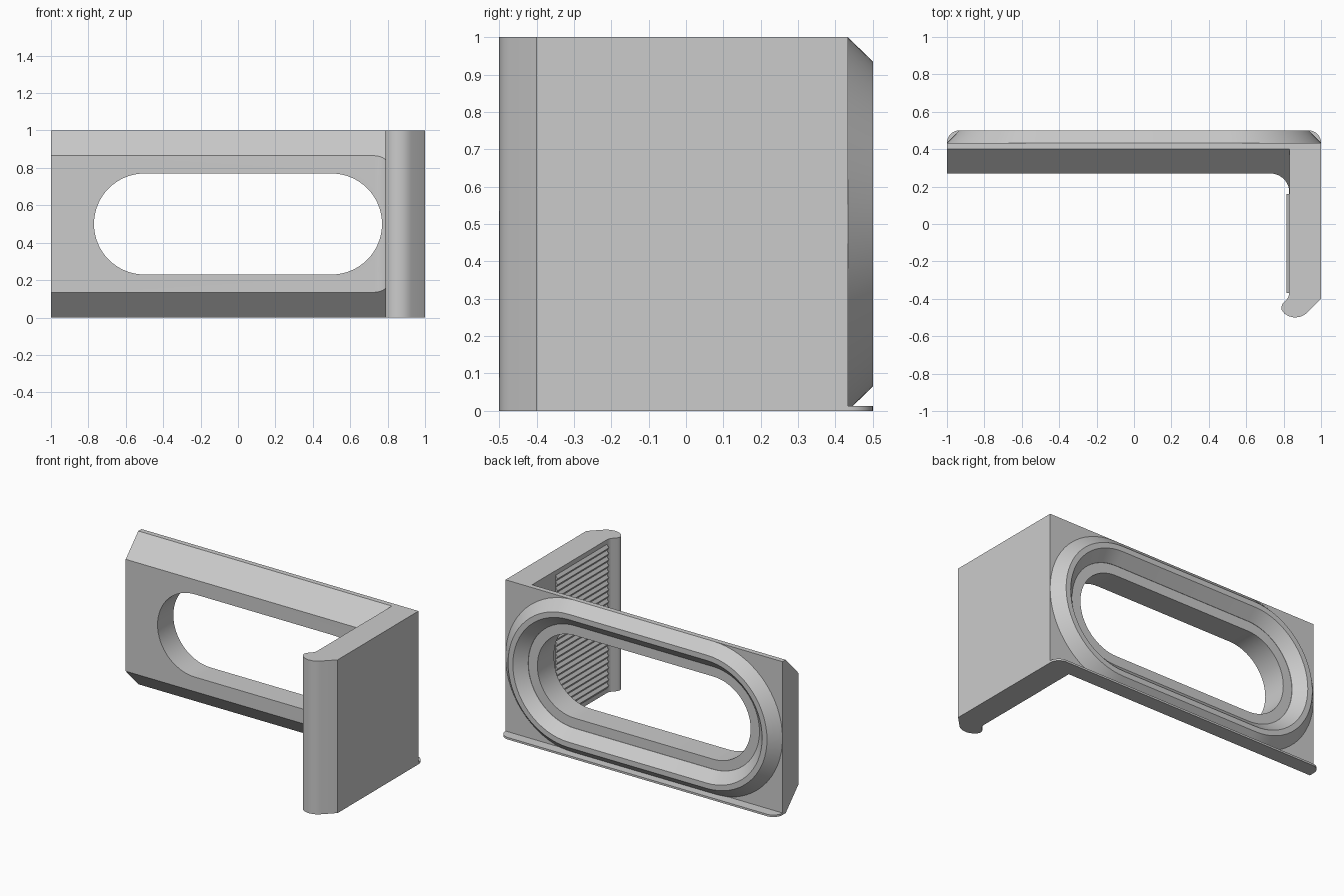
import bpy, bmesh, math

cube = bpy.data.objects.get("Cube")
if cube:
    bpy.data.objects.remove(cube, do_unlink=True)

grey = bpy.data.materials.new("plain_grey")
grey.use_nodes = True
colour = (0.6, 0.6, 0.6, 1)
grey.diffuse_color = colour
grey.node_tree.nodes["Principled BSDF"].inputs["Base Color"].default_value = colour


def finish(name, bm):
    """Turn a bmesh into an object with smooth curves and sharp edges."""
    bmesh.ops.recalc_face_normals(bm, faces=bm.faces)
    mesh = bpy.data.meshes.new(name)
    bm.to_mesh(mesh)
    bm.free()
    mesh.materials.append(grey)
    obj = bpy.data.objects.new(name, mesh)
    bpy.context.collection.objects.link(obj)
    smooth(mesh)
    return obj


def smooth(mesh):
    mesh.shade_smooth()
    mesh.set_sharp_from_angle(angle=math.radians(28))


def place(p, axis, d):
    """Lift a 2D point to 3D with depth d along the given axis."""
    v = list(p)
    v.insert("xyz".index(axis), d)
    return v


def loft(name, loops, axis, closed=False):
    """Bridge (points, depth) loops; cap the ends unless closed."""
    bm = bmesh.new()
    rings = [[bm.verts.new(place(p, axis, d)) for p in pts] for pts, d in loops]
    n = len(rings[0])
    pairs = list(zip(rings, rings[1:]))
    if closed:
        pairs.append((rings[-1], rings[0]))
    else:
        bm.faces.new(rings[0])
        bm.faces.new(rings[-1])
    for a, b in pairs:
        for i in range(n):
            j = (i + 1) % n
            bm.faces.new((a[i], a[j], b[j], b[i]))
    return finish(name, bm)


def prism(name, pts, axis, lo, hi):
    return loft(name, [(pts, lo), (pts, hi)], axis)


def arc(cx, cy, r, start, end, steps=10):
    angles = [math.radians(start + (end - start) * i / steps) for i in range(steps + 1)]
    return [(cx + r * math.cos(a), cy + r * math.sin(a)) for a in angles]


def stadium(r):
    return arc(0.5, 0.5, r, -90, 90, 32) + arc(-0.5, 0.5, r, 90, 270, 32)


# L-shaped body: back wall, inner fillet and side arm with a rounded hook
hook = [(0.83, -0.365), (0.827, -0.385), (0.818, -0.402), (0.795, -0.425),
        (0.788, -0.442), (0.79, -0.46), (0.805, -0.48), (0.83, -0.494),
        (0.857, -0.5), (0.885, -0.497), (0.907, -0.488), (0.925, -0.475)]
outline = [(-1, 0.433), (-1, 0.27)] + arc(0.73, 0.17, 0.1, 90, 0) + hook
outline += [(1, -0.4), (1, 0.433)]
body = prism("wall_and_arm", outline, "z", 0, 1)

# Cutters: long front bevels above and below, and the slot
bevel = [(0.41, 1.0104), (0.16, 0.7508), (0.16, 1.1), (0.41, 1.1)]
cutters = [
    prism("top_bevel_cutter", bevel, "x", -1.1, 0.831),
    prism("bottom_bevel_cutter", [(y, 1 - z) for y, z in bevel], "x", -1.1, 0.831),
    prism("slot_cutter", stadium(0.27), "y", 0.1, 0.7),
]
for cutter in cutters:
    cutter.hide_render = True
    mod = body.modifiers.new("cut", "BOOLEAN")
    mod.operation = "DIFFERENCE"
    mod.solver = "EXACT"
    mod.object = cutter

# Bake the cuts and drop the cutters
bpy.context.view_layer.update()
graph = bpy.context.evaluated_depsgraph_get()
baked = bpy.data.meshes.new_from_object(body.evaluated_get(graph))
body.modifiers.clear()
body.data = baked
smooth(baked)
for cutter in cutters:
    bpy.data.objects.remove(cutter, do_unlink=True)

# Raised rim around the slot on the back, bevelled both ways
section = [(0.49, 0.425), (0.5, 0.433), (0.435, 0.5), (0.4, 0.5),
           (0.335, 0.435), (0.335, 0.425)]
loft("back_rim", [(stadium(r), y) for r, y in section], "y", closed=True)

# Thin lip along the bottom of the back
lip = [(-1, 0.433), (1, 0.433)] + arc(0.935, 0.435, 0.065, 0, 90, 8)
lip += arc(-0.935, 0.435, 0.065, 90, 180, 8)
prism("bottom_lip", lip, "z", 0, 0.013)

# Grip ridges on the inside of the arm
count = 24
pitch = 0.94 / count
teeth = [(0.835, 0.03)]
for i in range(count):
    z = 0.03 + i * pitch
    teeth += [(0.83, z), (0.816, z + pitch / 2)]
teeth += [(0.83, 0.97), (0.835, 0.97)]
prism("grip_ridges", teeth, "y", -0.37, 0.16)
